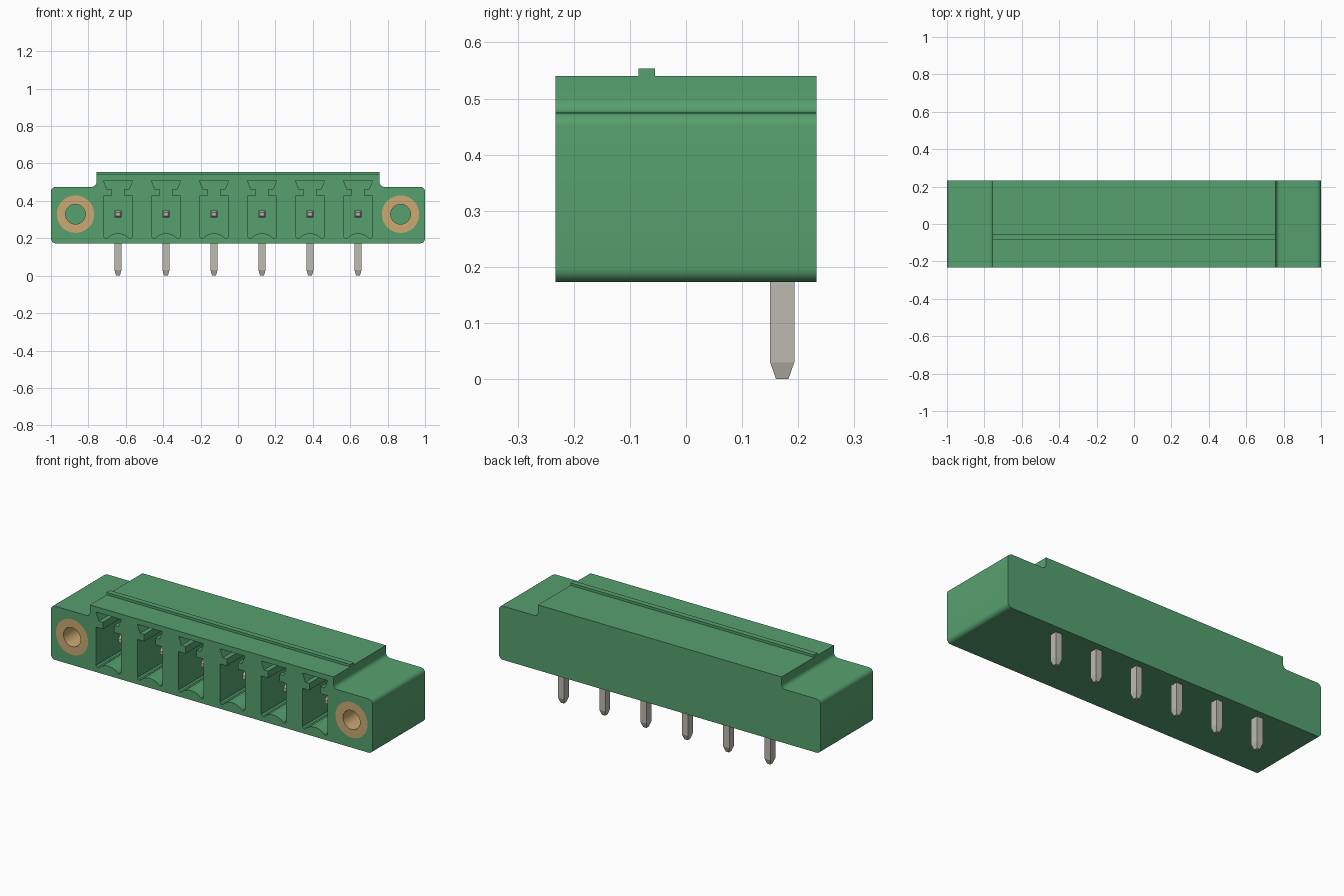
import bpy, bmesh, math
from mathutils import Vector

if "Cube" in bpy.data.objects:
    bpy.data.objects.remove(bpy.data.objects["Cube"], do_unlink=True)


def material(name, rgb):
    m = bpy.data.materials.new(name)
    m.use_nodes = True
    m.diffuse_color = (*rgb, 1)
    bsdf = next(n for n in m.node_tree.nodes if n.type == 'BSDF_PRINCIPLED')
    bsdf.inputs["Base Color"].default_value = (*rgb, 1)
    bsdf.inputs["Roughness"].default_value = 0.6
    return m


GREEN = material("green plastic", (0.093, 0.352, 0.159))
TIN = material("tinned metal", (0.515, 0.491, 0.440))
BRASS = material("brass", (0.604, 0.402, 0.171))

FRONT, BACK = -0.233, 0.233
PITCH = 0.2567
PIN_X = [(i - 2.5) * PITCH for i in range(6)]
PIN_Z = 0.329
INSERT_X = 0.869


def arc(cx, cz, r, a0, a1, n=6):
    """Points on an arc in the front plane, angles in degrees."""
    return [(cx + r * math.cos(math.radians(a0 + (a1 - a0) * i / n)),
             cz + r * math.sin(math.radians(a0 + (a1 - a0) * i / n)))
            for i in range(n + 1)]


def loft(bm, rings, cap=True, closed=False):
    """Join rings of equal length with quads."""
    rows = [[bm.verts.new(p) for p in ring] for ring in rings]
    n = len(rows[0])
    pairs = list(zip(rows, rows[1:] + rows[:1])) if closed else list(zip(rows, rows[1:]))
    for a, b in pairs:
        for i in range(n):
            j = (i + 1) % n
            bm.faces.new((a[i], a[j], b[j], b[i]))
    if cap and not closed:
        bm.faces.new(rows[0])
        bm.faces.new(rows[-1])


def extrude(bm, profile, y0, y1):
    """Extrude an (x, z) profile along y."""
    loft(bm, [[(x, y, z) for x, z in profile] for y in (y0, y1)])


def finish(name, bm, mat):
    bmesh.ops.recalc_face_normals(bm, faces=bm.faces[:])
    me = bpy.data.meshes.new(name)
    bm.to_mesh(me)
    bm.free()
    ob = bpy.data.objects.new(name, me)
    bpy.context.collection.objects.link(ob)
    me.materials.append(mat)
    return ob


def activate(ob):
    bpy.ops.object.select_all(action='DESELECT')
    ob.select_set(True)
    bpy.context.view_layer.objects.active = ob


def smooth(ob):
    activate(ob)
    bpy.ops.object.shade_smooth_by_angle(angle=math.radians(30))


# Housing: stepped profile with rounded corners and filleted steps
R = 0.025
right = (arc(1 - R, 0.173 + R, R, -90, 0)
         + arc(1 - R, 0.475 - R, R, 0, 90)
         + arc(0.757 + R, 0.475 + R, R, 270, 180)
         + [(0.757, 0.54)])
bm = bmesh.new()
extrude(bm, right + [(-x, z) for x, z in reversed(right)], FRONT, BACK)
housing = finish("housing", bm, GREEN)

# Cutter: keyed pin pockets with an arched floor, and insert bores
half = [(0.06, 0.2), (0.07, 0.2), (0.078, 0.21), (0.078, 0.425),
        (0.035, 0.425), (0.035, 0.464), (0.06, 0.464), (0.078, 0.51)]
chord, rise = 0.06, 0.027
rad = (chord ** 2 + rise ** 2) / (2 * rise)
sweep = math.degrees(math.asin(chord / rad))
floor = arc(0, 0.2 + rise - rad, rad, 90 + sweep, 90 - sweep, 10)[1:-1]
pocket = half + [(-x, z) for x, z in reversed(half)] + floor
bm = bmesh.new()
for px in PIN_X:
    extrude(bm, [(px + x, z) for x, z in pocket], FRONT - 0.05, 0.1)
for s in (-1, 1):
    extrude(bm, arc(s * INSERT_X, PIN_Z, 0.1, 0, 360, 48)[:-1], FRONT - 0.05, 0.07)
cutter = finish("pocket_cutter", bm, GREEN)
cutter.hide_render = True

activate(housing)
mod = housing.modifiers.new("pockets", 'BOOLEAN')
mod.operation = 'DIFFERENCE'
mod.solver = 'EXACT'
mod.object = cutter
bpy.ops.object.modifier_apply(modifier=mod.name)
bpy.data.objects.remove(cutter, do_unlink=True)
smooth(housing)

# Locking ridge along the top
bm = bmesh.new()
extrude(bm, [(-0.757, 0.535), (0.757, 0.535), (0.757, 0.554), (-0.757, 0.554)],
        -0.085, -0.055)
finish("locking_ridge", bm, GREEN)

# Threaded brass inserts: flush tubes in the flanges
for s, side in ((-1, "right"), (1, "left")):
    bm = bmesh.new()
    rings = []
    for r, y in ((0.1, FRONT), (0.1, 0.07), (0.053, 0.07), (0.053, FRONT)):
        rings.append([(x, y, z) for x, z in
                      arc(s * INSERT_X, PIN_Z, r, 0, 360, 48)[:-1]])
    loft(bm, rings, closed=True)
    smooth(finish(side + "_flange_insert", bm, BRASS))

# Bent contact pins with tapered tips: (half width, outer y/z, inner y/z)
H, T, YC = 0.0215, 0.011, 0.1715
W = 0.019
sections = [(0.010, (-0.13, PIN_Z + 0.010), (-0.13, PIN_Z - 0.010)),
            (W, (-0.10, PIN_Z + W), (-0.10, PIN_Z - W)),
            (W, (YC + H, PIN_Z + W), (YC - H, PIN_Z - W)),
            (W, (YC + H, 0.03), (YC - H, 0.03)),
            (0.010, (YC + T, 0.0), (YC - T, 0.0))]
for i, px in enumerate(PIN_X):
    bm = bmesh.new()
    loft(bm, [[(px - w, *o), (px + w, *o), (px + w, *n), (px - w, *n)]
              for w, o, n in sections])
    finish(f"contact_pin_{i + 1}", bm, TIN)
